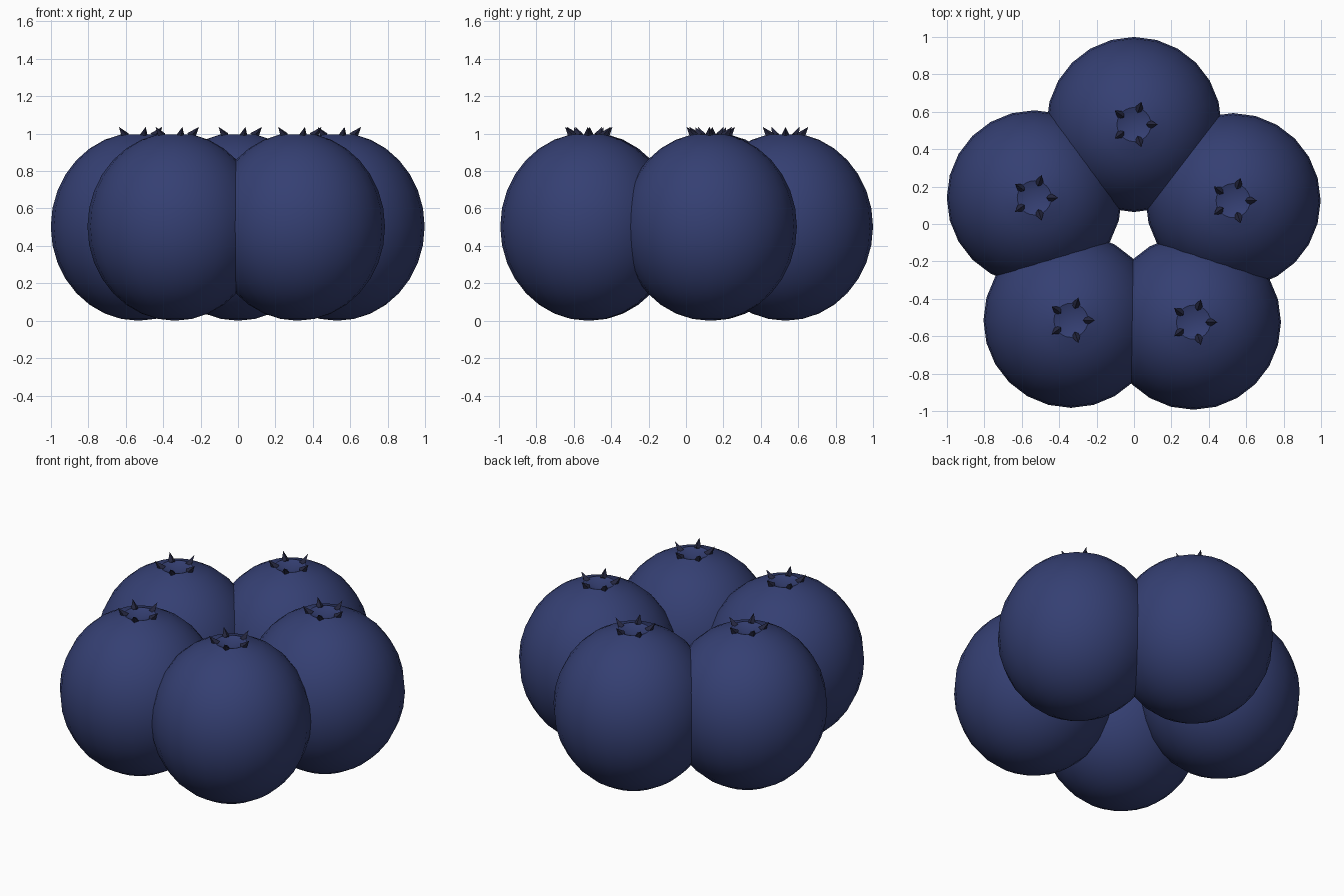
import bpy, bmesh, math
from mathutils import Vector, Matrix

if "Cube" in bpy.data.objects:
    bpy.data.objects.remove(bpy.data.objects["Cube"])


def material(name, color):
    m = bpy.data.materials.new(name)
    m.diffuse_color = (*color, 1)
    m.use_nodes = True
    m.node_tree.nodes["Principled BSDF"].inputs["Base Color"].default_value = m.diffuse_color
    return m


SKIN = material("berry_blue", (0.035, 0.05, 0.17))
LEAF = material("calyx_dark", (0.018, 0.02, 0.05))
R, H = 0.468, 0.5          # horizontal and vertical radius


def finish(bm, name, mat, loc):
    me = bpy.data.meshes.new(name)
    bm.to_mesh(me)
    bm.free()
    me.materials.append(mat)
    ob = bpy.data.objects.new(name, me)
    ob.location = loc
    bpy.context.collection.objects.link(ob)
    return ob


def berry(i, x, y):
    # slightly tall sphere with its top pole pushed in as a dimple
    bm = bmesh.new()
    bmesh.ops.create_uvsphere(bm, u_segments=24, v_segments=16, radius=1)
    for v in bm.verts:
        if v.co.z > 0.999:
            v.co.z = 0.91
    bmesh.ops.scale(bm, vec=(R, R, H + 0.003), verts=bm.verts)
    ob = finish(bm, f"berry_{i}", SKIN, (x, y, H + 0.003))
    bpy.ops.object.select_all(action='DESELECT')
    ob.select_set(True)
    bpy.context.view_layer.objects.active = ob
    bpy.ops.object.shade_smooth_by_angle(angle=math.radians(28))

    # crown of five small spikes leaning outwards
    bm = bmesh.new()
    for k in range(5):
        a = math.tau * k / 5
        base = Vector((0.085, 0, 0.985))
        tip = Vector((0.128, 0, 1.036))
        d = tip - base
        mat = (Matrix.Rotation(a, 4, 'Z')
               @ Matrix.Translation((base + tip) / 2)
               @ d.to_track_quat('Z', 'Y').to_matrix().to_4x4())
        bmesh.ops.create_cone(bm, cap_ends=True, segments=4, radius1=0.026,
                              radius2=0, depth=d.length, matrix=mat)
    finish(bm, f"crown_{i}", LEAF, (x, y, 0))


# ring of five touching berries
for i, (x, y) in enumerate([(0, 0.532), (-0.533, 0.14), (-0.337, -0.515),
                            (0.318, -0.525), (0.53, 0.125)], 1):
    berry(i, x, y)
